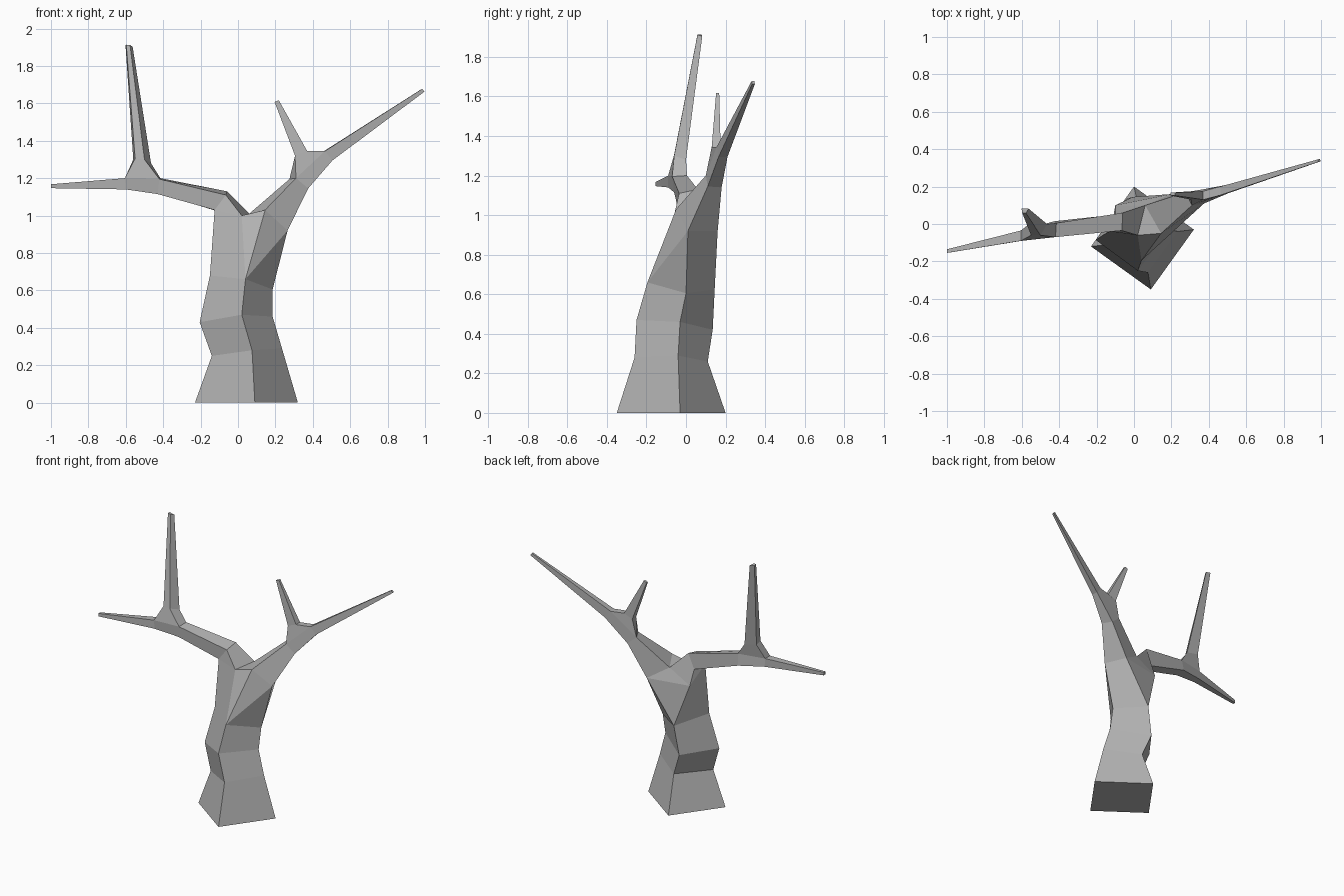
import bpy
import bmesh
from mathutils import Vector

cube = bpy.data.objects.get("Cube")
if cube:
    bpy.data.objects.remove(cube, do_unlink=True)

bm = bmesh.new()


def point(x, y, z):
    return bm.verts.new((x, y, z))


def face(*corners):
    return bm.faces.new(corners)


def slanted_ring(first, second, third):
    """Four-sided ring; the last corner completes the parallelogram."""
    a, b, c = Vector(first), Vector(second), Vector(third)
    return [point(*corner) for corner in (a, b, c, a + c - b)]


def bridge(lower, upper):
    """Join two rings with four flat sides."""
    for i in range(4):
        j = (i + 1) % 4
        face(lower[i], lower[j], upper[j], upper[i])


def taper(ring, tip, scale):
    """Draw a ring out to a thin blunt tip."""
    middle = sum((v.co for v in ring), Vector()) / 4
    end = [point(*(Vector(tip) + (v.co - middle) * scale)) for v in ring]
    bridge(ring, end)
    face(*end)


def limb(root, elbow, outer, side):
    """Limb from its root to an elbow that forks into outer and side rings.
    Ring order: top front, bottom front, bottom back, top back."""
    bridge(root, elbow)
    for i in range(3):
        face(elbow[i], elbow[i + 1], outer[i + 1], outer[i])
    near_front, far_front, far_back, near_back = side
    face(elbow[0], outer[0], far_front, near_front)
    face(outer[0], outer[3], far_back, far_front)
    face(outer[3], elbow[3], near_back, far_back)
    face(elbow[3], elbow[0], near_front, near_back)


# Trunk: crooked four-sided rings, corners left side, front, right side, back
trunk_rings = [
    slanted_ring((-.23, -.12, 0), (.09, -.35, 0), (.32, -.03, 0)),
    slanted_ring((-.14, -.11, .25), (.075, -.26, .28), (.235, -.04, .29)),
    slanted_ring((-.205, -.085, .43), (.02, -.25, .47), (.185, -.03, .46)),
    slanted_ring((-.15, -.05, .68), (.04, -.195, .66), (.185, 0, .605)),
]
face(*trunk_rings[0])
for lower, upper in zip(trunk_rings, trunk_rings[1:]):
    bridge(lower, upper)

# Crotch where the trunk splits into two limbs
crotch_front = point(.02, -.06, 1)
crotch_back = point(.06, .1, 1.01)
back_split = point(-.1, .1, .92)
low_root = [point(-.065, -.035, 1.11), point(-.125, -.04, 1.03),
            point(-.1, .05, 1.02), point(-.06, .06, 1.13)]
high_root = [point(.145, -.05, 1.03), point(.265, .01, .92),
             point(.2, .16, .92), crotch_back]

side_a, front, side_b, back = trunk_rings[-1]
face(side_a, front, crotch_front, low_root[1])
face(low_root[1], crotch_front, low_root[0])
face(front, high_root[0], crotch_front)
face(front, high_root[1], high_root[0])
face(front, side_b, high_root[1])
face(side_b, back, high_root[2], high_root[1])
face(back, back_split, high_root[2])
face(back_split, crotch_back, high_root[2])
face(back_split, low_root[2], low_root[3], crotch_back)
face(back, side_a, low_root[1], back_split)
face(back_split, low_root[1], low_root[2])
face(crotch_front, high_root[0], crotch_back)
face(crotch_front, crotch_back, low_root[3], low_root[0])

# Level limb with a long upright shoot
low_elbow = slanted_ring((-.42, -.07, 1.195), (-.43, -.06, 1.115), (-.425, .015, 1.12))
low_outer = slanted_ring((-.605, -.09, 1.2), (-.6, -.09, 1.14), (-.6, -.035, 1.14))
upright = [point(-.5, -.06, 1.3), point(-.55, -.06, 1.305),
           point(-.56, 0, 1.3), point(-.465, 0, 1.28)]
limb(low_root, low_elbow, low_outer, upright)
taper(low_outer, (-1, -.145, 1.157), .35)
taper(upright, (-.585, .07, 1.91), .4)

# Rising limb with a short twig
high_elbow = slanted_ring((.31, .1, 1.2), (.375, .11, 1.145), (.34, .18, 1.14))
high_outer = slanted_ring((.465, .155, 1.345), (.505, .165, 1.295), (.5, .21, 1.295))
twig = slanted_ring((.305, .13, 1.32), (.37, .13, 1.345), (.37, .175, 1.345))
limb(high_root, high_elbow, high_outer, twig)
taper(high_outer, (.99, .34, 1.67), .3)
taper(twig, (.207, .16, 1.612), .35)

bmesh.ops.recalc_face_normals(bm, faces=bm.faces)
mesh = bpy.data.meshes.new("bare_tree")
bm.to_mesh(mesh)
bm.free()

# Plain grey bark
bark = bpy.data.materials.new("grey_bark")
bark.use_nodes = True
grey = (.45, .45, .45, 1)
bark.diffuse_color = grey
bark.node_tree.nodes["Principled BSDF"].inputs["Base Color"].default_value = grey
mesh.materials.append(bark)
tree = bpy.data.objects.new("bare_tree", mesh)
bpy.context.scene.collection.objects.link(tree)
